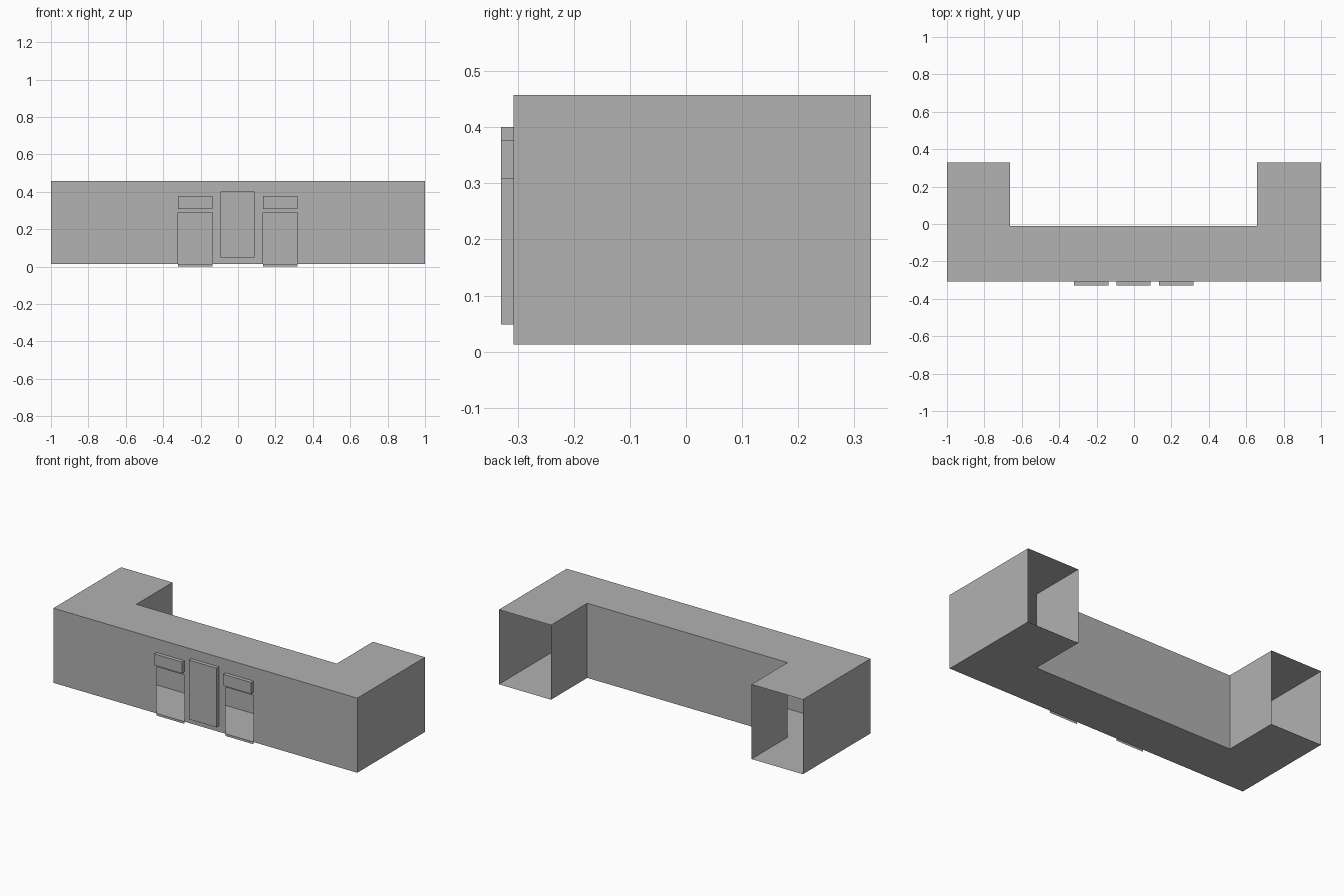
import bpy
import bmesh

if "Cube" in bpy.data.objects:
    bpy.data.objects.remove(bpy.data.objects["Cube"], do_unlink=True)

grey = bpy.data.materials.new("plain grey")
grey.use_nodes = True
grey.diffuse_color = (0.445, 0.445, 0.445, 1)
grey.node_tree.nodes["Principled BSDF"].inputs["Base Color"].default_value = grey.diffuse_color

FRONT, MIDDLE, BACK = -0.307, -0.01, 0.33
FLOOR, ROOF = 0.013, 0.457
DOOR_TOP = 0.29
LEFT_DOOR, RIGHT_DOOR = (0.133, 0.317), (-0.32, -0.137)


def finish(name, bm):
    mesh = bpy.data.meshes.new(name)
    bm.to_mesh(mesh)
    bm.free()
    mesh.materials.append(grey)
    obj = bpy.data.objects.new(name, mesh)
    bpy.context.collection.objects.link(obj)
    return obj


def add_face(bm, points):
    return bm.faces.new([bm.verts.new(p) for p in points])


def front_panel(bm, x0, x1, z0, z1):
    add_face(bm, [(x0, FRONT, z0), (x1, FRONT, z0), (x1, FRONT, z1), (x0, FRONT, z1)])


def box(name, x0, x1, y0, y1, z0, z1):
    bm = bmesh.new()
    bmesh.ops.create_cube(bm, size=1)
    for v in bm.verts:
        v.co = ((x0 + x1) / 2 + v.co.x * (x1 - x0),
                (y0 + y1) / 2 + v.co.y * (y1 - y0),
                (z0 + z1) / 2 + v.co.z * (z1 - z0))
    return finish(name, bm)


# U-shaped shell: floor, roof and thin walls, with both wing ends left open
outline = [(-1, FRONT), (1, FRONT), (1, BACK), (0.657, BACK),
           (0.657, MIDDLE), (-0.662, MIDDLE), (-0.662, BACK), (-1, BACK)]
bm = bmesh.new()
add_face(bm, [(x, y, ROOF) for x, y in outline])
add_face(bm, [(x, y, FLOOR) for x, y in reversed(outline)])
for (ax, ay), (bx, by) in zip(outline, outline[1:] + outline[:1]):
    is_front = ay == by == FRONT
    is_open_end = ay == by == BACK
    if not (is_front or is_open_end):
        add_face(bm, [(ax, ay, FLOOR), (bx, by, FLOOR), (bx, by, ROOF), (ax, ay, ROOF)])
finish("building_shell", bm)

# Front wall with two open doorways
bm = bmesh.new()
edges = [-1, *RIGHT_DOOR, *LEFT_DOOR, 1]
for i, (x0, x1) in enumerate(zip(edges, edges[1:])):
    front_panel(bm, x0, x1, DOOR_TOP if i % 2 else FLOOR, ROOF)
finish("front_wall", bm)

# Thin sill under each doorway and a sign box above it
for side, (x0, x1) in (("left", LEFT_DOOR), ("right", RIGHT_DOOR)):
    bm = bmesh.new()
    front_panel(bm, x0, x1, 0, FLOOR)
    finish(side + "_door_sill", bm)
    box(side + "_door_lintel", x0, x1, -0.33, FRONT, 0.308, 0.376)

# Raised panel between the doorways
box("centre_panel", -0.093, 0.089, -0.33, FRONT, 0.048, 0.4)
